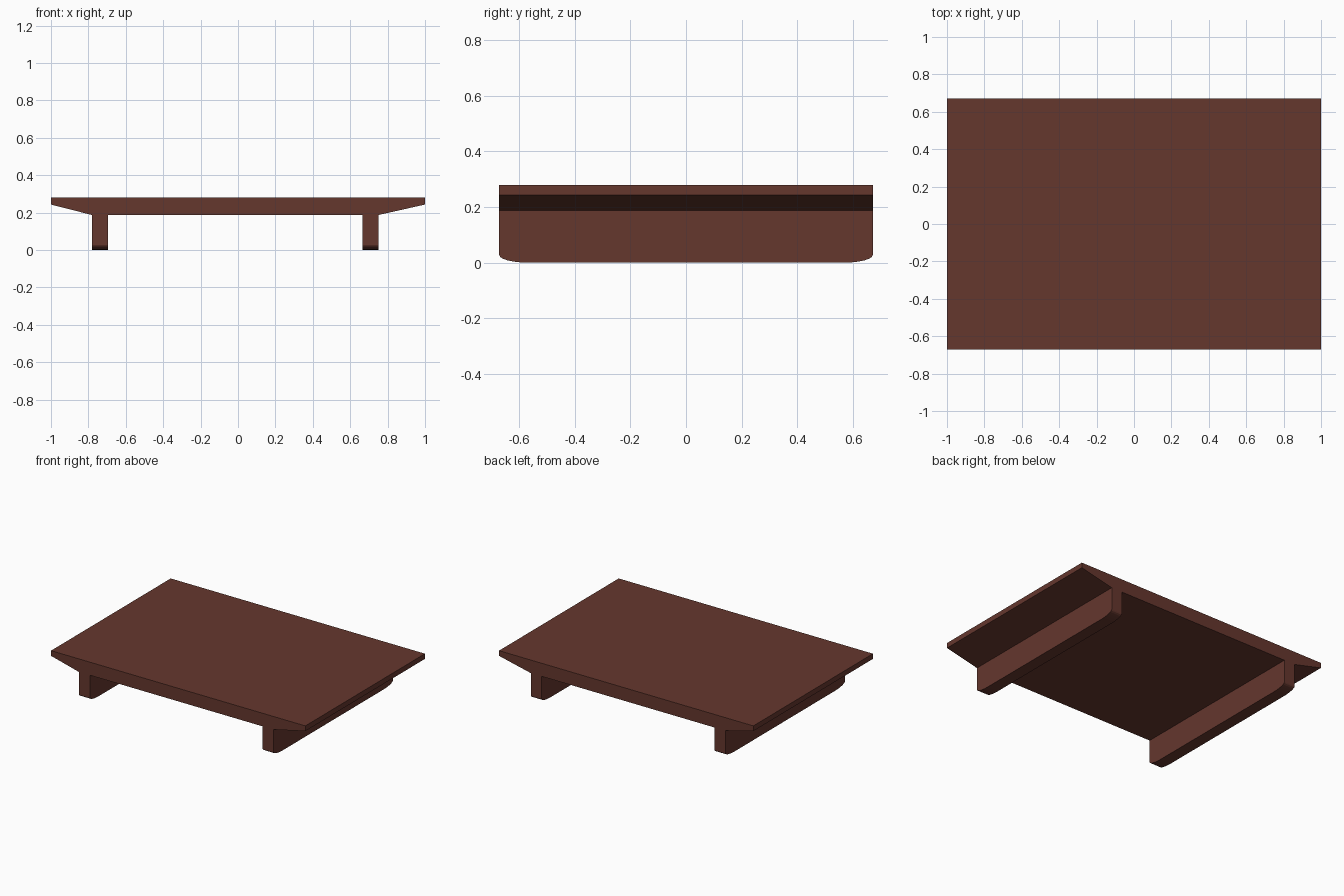
import bpy, bmesh, math

if "Cube" in bpy.data.objects:
    bpy.data.objects.remove(bpy.data.objects["Cube"])

wood = bpy.data.materials.new("dark red brown wood")
wood.diffuse_color = (0.13, 0.038, 0.027, 1)
wood.use_nodes = True
wood.node_tree.nodes["Principled BSDF"].inputs["Base Color"].default_value = wood.diffuse_color

HALF_Y = 0.672
TOP, UNDER, EDGE = 0.28, 0.187, 0.243


def prism(name, profile, axis, start, end):
    """Extrude a closed 2D profile along x (profile = y,z) or y (profile = x,z)."""
    bm = bmesh.new()
    if axis == 'X':
        pts = [(start, a, b) for a, b in profile]
        vec = (end - start, 0, 0)
    else:
        pts = [(a, start, b) for a, b in profile]
        vec = (0, end - start, 0)
    face = bm.faces.new([bm.verts.new(p) for p in pts])
    out = bmesh.ops.extrude_face_region(bm, geom=[face])
    moved = [g for g in out['geom'] if isinstance(g, bmesh.types.BMVert)]
    bmesh.ops.translate(bm, verts=moved, vec=vec)
    bmesh.ops.recalc_face_normals(bm, faces=bm.faces)
    mesh = bpy.data.meshes.new(name)
    bm.to_mesh(mesh)
    bm.free()
    mesh.materials.append(wood)
    obj = bpy.data.objects.new(name, mesh)
    bpy.context.collection.objects.link(obj)
    return obj


# Board with tapered undersides at both ends
prism("board", [(-1, TOP), (-1, EDGE), (-0.78, UNDER), (0.75, UNDER),
                (1, EDGE), (1, TOP)], 'Y', -HALF_Y, HALF_Y)

# Runner feet with softly rounded lower corners
R_Y, R_Z, STEPS = 0.105, 0.027, 6
right = [(HALF_Y - R_Y + R_Y * math.cos(a), R_Z - R_Z * math.sin(a))
         for a in (math.pi / 2 * i / STEPS for i in range(STEPS + 1))]
left = [(-y, z) for y, z in reversed(right)]
foot = [(HALF_Y, UNDER)] + right + left + [(-HALF_Y, UNDER)]
for name, x0, x1 in (("left_foot", -0.78, -0.695), ("right_foot", 0.665, 0.75)):
    prism(name, foot, 'X', x0, x1)
